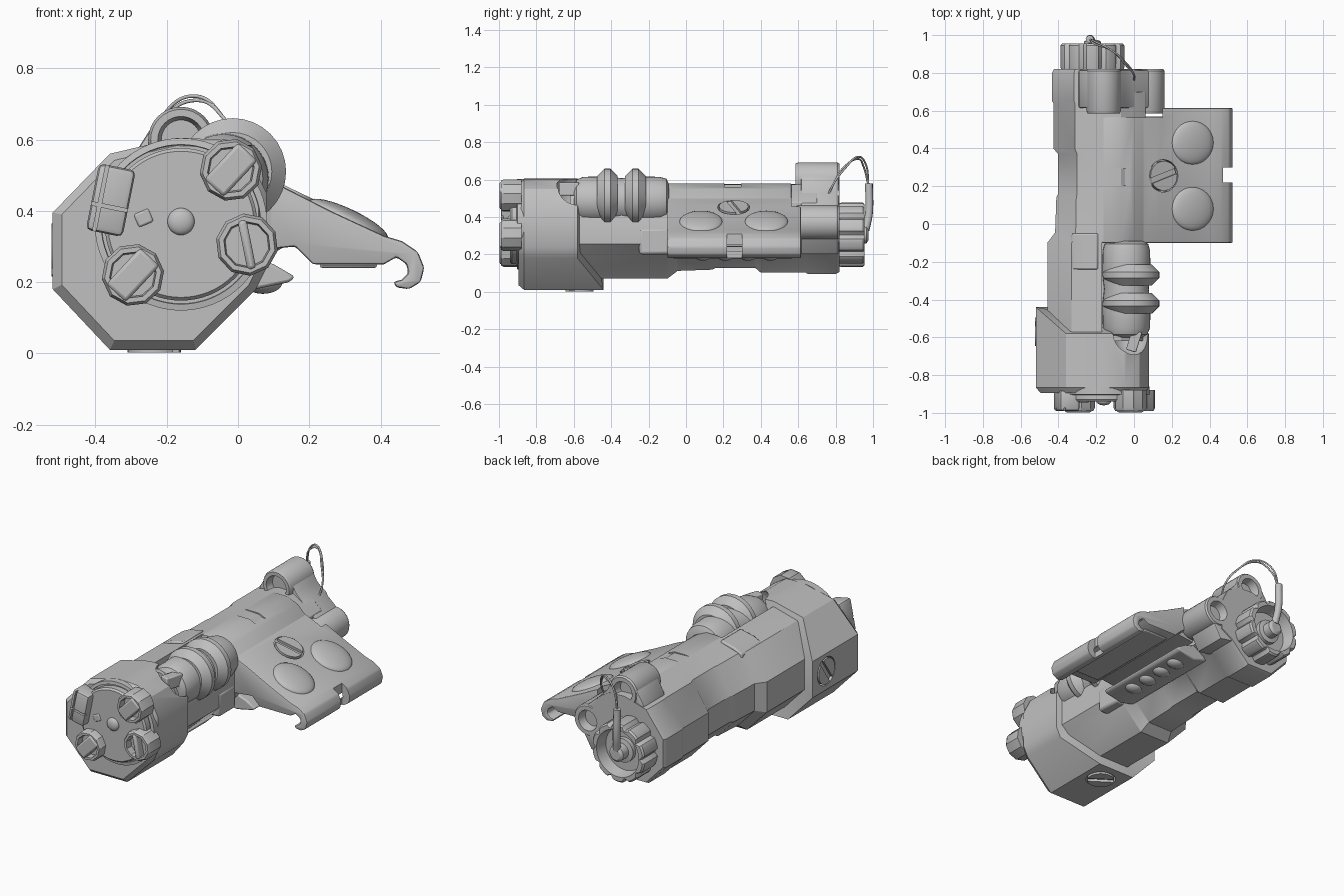
import bpy, bmesh, math
from mathutils import Matrix, Vector

cube = bpy.data.objects.get("Cube")
if cube:
    bpy.data.objects.remove(cube, do_unlink=True)

grey = bpy.data.materials.new("matte grey")
grey.use_nodes = True
colour = (0.53, 0.53, 0.53, 1)
grey.diffuse_color = colour
grey.node_tree.nodes["Principled BSDF"].inputs["Base Color"].default_value = colour


def finish(name, bm, bevel=0):
    bmesh.ops.recalc_face_normals(bm, faces=bm.faces)
    mesh = bpy.data.meshes.new(name)
    bm.to_mesh(mesh)
    bm.free()
    mesh.materials.append(grey)
    ob = bpy.data.objects.new(name, mesh)
    bpy.context.scene.collection.objects.link(ob)
    if bevel:
        mod = ob.modifiers.new("edge", 'BEVEL')
        mod.width, mod.segments, mod.limit_method = bevel, 2, 'ANGLE'
    return ob


def loft(name, rings, bevel=0, fan=None):
    bm = bmesh.new()
    loops = [[bm.verts.new(p) for p in ring] for ring in rings]
    n = len(loops[0])
    for a, b in zip(loops, loops[1:]):
        for i in range(n):
            j = (i + 1) % n
            bm.faces.new((a[i], a[j], b[j], b[i]))
    bm.faces.new(loops[0])
    if fan:
        hub = bm.verts.new(fan)
        for i in range(n):
            bm.faces.new((loops[-1][i], loops[-1][(i + 1) % n], hub))
    else:
        bm.faces.new(loops[-1])
    return finish(name, bm, bevel)


def prism(name, profile, y0, y1, bevel=0.008):
    return loft(name, [[(x, y, z) for x, z in profile] for y in (y0, y1)], bevel)


def turned(name, x, z, stations, n=32, turn=0):
    # solid of revolution along y from (y, radius) stations
    angles = [math.tau * i / n + turn for i in range(n)]
    return loft(name, [[(x + r * math.cos(a), y, z + r * math.sin(a)) for a in angles]
                       for y, r in stations])


def box(name, centre, size, rot=Matrix(), bevel=0.006):
    bm = bmesh.new()
    bmesh.ops.create_cube(bm, matrix=Matrix.Translation(centre) @ rot @ Matrix.Diagonal((*size, 1)))
    return finish(name, bm, bevel)


def ball(name, centre, size, rot=Matrix()):
    bm = bmesh.new()
    bmesh.ops.create_uvsphere(bm, u_segments=32, v_segments=16, radius=1,
                              matrix=Matrix.Translation(centre) @ rot @ Matrix.Diagonal((*size, 1)))
    return finish(name, bm)


def disc(name, place, radius, depth):
    bm = bmesh.new()
    bmesh.ops.create_cone(bm, cap_ends=True, segments=32, radius1=radius, radius2=radius,
                          depth=depth, matrix=place)
    return finish(name, bm)


def cut(target, *cutters):
    for c in cutters:
        mod = target.modifiers.new("cut", 'BOOLEAN')
        mod.object, mod.solver = c, 'EXACT'
    graph = bpy.context.evaluated_depsgraph_get()
    mesh = bpy.data.meshes.new_from_object(target.evaluated_get(graph))
    target.modifiers.clear()
    target.data = mesh
    for c in cutters:
        bpy.data.objects.remove(c, do_unlink=True)


def screw(name, host, centre, rot, radius, slot_turn):
    # slotted disc whose own z points outward, sunk in a round recess of its host
    place = Matrix.Translation(centre) @ rot
    cut(host, disc("recess", place @ Matrix.Translation((0, 0, .01)), radius * 1.1, .06))
    slot = rot @ Matrix.Rotation(slot_turn, 4, 'Z')
    cut(disc(name, place, radius, .04),
        box("slot", place @ Vector((0, 0, 0.02)), (radius * 3, 0.03, 0.03), slot, 0))


def tube(name, points, radius):
    curve = bpy.data.curves.new(name, 'CURVE')
    curve.dimensions, curve.bevel_depth, curve.bevel_resolution = '3D', radius, 3
    curve.use_fill_caps = True
    spline = curve.splines.new('BEZIER')
    spline.bezier_points.add(len(points) - 1)
    for bp, p in zip(spline.bezier_points, points):
        bp.co = p
        bp.handle_left_type = bp.handle_right_type = 'AUTO'
    curve.materials.append(grey)
    bpy.context.scene.collection.objects.link(bpy.data.objects.new(name, curve))


# Front housing: faceted shell whose lower left skirt reaches further back
outline = [(-.52, .18), (-.36, .01), (-.12, .01), (.05, .18), (.08, .24), (.08, .45),
           (.03, .55), (-.05, .6), (-.17, .605), (-.36, .56), (-.52, .395)]
cx, cz = -0.2, 0.33


def section(y, s, right=None, up=None, back=None):
    # outline scaled about its centre, with optional own scale to the right and upward
    return [(cx + (x - cx) * (right if right and x > cx and z > .2 else s),
             back if back and (x < -.5 or z < .1) else y,
             cz + (z - cz) * (up if up and z > cz else s)) for x, z in outline]


housing = loft("front_housing", [section(-.895, .92), section(-.865, 1), section(-.58, 1, back=-.44)],
               fan=(cx, -.5, cz))
cut(housing, ball("scoop", (-.02, -.57, .53), (.11, .13, .13)))

# Main barrel with stepped waist, level top, grip pocket and lens bore
barrel = loft("main_barrel", [section(y, s, .88, .9) for y, s in (
    (-.62, .81), (-.1, .81), (-.045, .68), (.14, .66), (.16, .63),
    (.37, .63), (.4, .71), (.64, .71), (.65, .73), (.8, .73), (.82, .7))])
cut(barrel, box("pocket", (.03, -.34, .6), (.4, .5, .22), bevel=0),
    turned("bore", .07, .37, [(.72, .075), (.9, .075)]))
prism("barrel_top_pad", [(-.33, .48), (-.33, .537), (-.28, .562), (-.19, .582), (-.19, .48)], -.24, -.05)

# Top spine
spine = prism("top_spine", [(-.3, .3), (-.29, .5), (-.24, .555), (-.15, .58), (-.07, .58),
                            (0, .55), (.05, .5), (.1, .47), (.1, .3)], -.1, .565)
cut(spine, box("notch", (-.12, .25, .58), (.26, .09, .04), bevel=0))

# Side wing with hooked edge
wing = prism("side_wing", [(-.02, .53), (.05, .5), (.125, .468), (.27, .395), (.41, .33),
                           (.46, .315), (.505, .285), (.523, .24), (.513, .2), (.48, .18),
                           (.445, .185), (.435, .2), (.46, .207), (.478, .225), (.473, .25),
                           (.445, .27), (.41, .25), (.21, .25), (.16, .3), (-.02, .28)], -.1, .615)
cut(wing, box("edge_notch", (.53, .26, .25), (.12, .08, .4), bevel=0),
    box("neck_notch", (.03, .625, .4), (.24, .12, .6), bevel=0))
box("wing_under_plate", (.31, .26, .246), (.16, .6, .012))
tilt = Matrix.Rotation(math.radians(25.5), 4, 'Y')
for y in (.08, .43):
    ball("wing_button", (.31, y, .375), (.122, .115, .03), tilt)
screw("wing_screw", wing, (.15, .255, .44), tilt, .078, .35)

# Clamp jaw under the wing
prism("clamp_jaw", [(-.05, .3), (.1, .25), (.16, .215), (.145, .2), (.04, .178), (-.05, .2)], -.07, .57)
for i in range(4):
    ball("jaw_bump", (.07, .09 + i * .12, .2), (.055, .05, .033))
box("jaw_end_block", (0, -.17, .27), (.1, .16, .14), bevel=.015)

# Top grip with two ridges and a front tab
turned("grip", -.04, .49, [(-.6, .085), (-.585, .11), (-.55, .125), (-.43, .128), (-.345, .118), (-.26, .128),
                           (-.14, .125), (-.105, .115), (-.09, .085)])
for y in (-.42, -.27):
    turned("grip_ridge", -.015, .51, [(y - .055, .11), (y - .015, .15), (y + .015, .15), (y + .055, .11)])
box("grip_tab", (.0, -.62, .55), (.055, .11, .07), Matrix.Rotation(-.3, 4, 'Z'))

# Front rim, grooved disc, centre lens and four turrets
turned("front_disc", -.16, .362, [(-.86, .242), (-.902, .242), (-.905, .224), (-.89, .222),
                                  (-.89, .214), (-.93, .214), (-.94, .205)], 64)
ball("centre_lens", (-.16, -.94, .37), (.038, .02, .038))
box("disc_key", (-.265, -.938, .38), (.045, .015, .04), Matrix.Rotation(-.4, 4, 'Y'))
for x, z, turn, width in ((-.02, .515, .75, .075), (.025, .305, -.2, .025), (-.295, .22, .75, .075)):
    turned("turret", x, z, [(-.88, .088), (-.975, .088), (-.99, .08), (-.99, .066), (-.95, .062)], 10, turn)
    box("turret_bar", (x, -.95, z), (width, .095, .14), Matrix.Rotation(turn, 4, 'Y'), .01)
lean = Matrix.Rotation(.2, 4, 'Y')
left_turret = box("left_turret", (-.357, -.935, .43), (.105, .11, .19), lean, .015)
cut(left_turret, box("groove", (-.385, -.99, .435), (.01, .03, .3), lean, 0),
    box("groove", (-.357, -.99, .41), (.2, .03, .01), lean, 0))

# Housing screws on the left-hand facet and the underside
screw("side_screw", housing, (-.503, -.57, .29), Matrix.Rotation(-math.pi / 2, 4, 'Y'), .075, .6)
screw("bottom_screw", housing, (-.235, -.57, .023), Matrix.Rotation(math.pi, 4, 'X'), .075, .6)

# Rear bridge and twin lens tubes
bridge = prism("rear_bridge", [(-.3, .5), (-.29, .56), (-.23, .655), (-.09, .655), (-.05, .58), (0, .53),
                               (.1, .44), (.13, .34), (.05, .2), (-.25, .25)], .615, .815)
prism("bridge_neck", [(-.05, .3), (-.05, .56), (0, .53), (.06, .48), (.06, .3)], .54, .7, .004)
for name, x, z in (("upper_lens_tube", -.16, .6), ("side_lens_tube", .07, .37)):
    cut(bridge, turned("bore", x, z, [(.5, .075), (.9, .075)]))
    turned(name, x, z, [(.63, .055), (.585, .065), (.585, .085), (.6, .092),
                        (.81, .092), (.82, .085), (.82, .06), (.77, .05)])

# Fluted rear cap with deep round recess and centre stud
flutes = [.172 - .02 * max(0, math.cos(math.tau * i / 10)) ** 2 for i in range(100)]
rings = []
for y, s, fluted in ((.8, .95, 1), (.83, 1, 1), (.945, 1, 1), (.955, .95, 1), (.955, .138, 0), (.885, .125, 0)):
    rings.append([(-.22 + (r if fluted else 1) * s * math.cos(math.tau * i / 100), y,
                   .305 + (r if fluted else 1) * s * math.sin(math.tau * i / 100))
                  for i, r in enumerate(flutes)])
loft("rear_cap", rings)
turned("cap_stud", -.22, .305, [(.87, .07), (.91, .07), (.915, .045), (.965, .045), (.975, .03)])

# Retaining cord: sleeve on the cap, then a thin doubled loop to the bridge
tube("cord_sleeve", [(-.22, .96, .33), (-.23, .978, .42), (-.235, .978, .58)], .021)
for d in (0, .012):
    tube("cord", [(-.235, .977, .56), (-.2, .962 - d, .68 - d), (-.12, .92, .722 - d),
                  (-.04, .85 - d, .66), (0, .79, .58), (0, .76, .52)], .005)

# Smooth curved parts while keeping hard edges
bpy.ops.object.select_all(action='DESELECT')
for ob in bpy.context.scene.objects:
    if ob.type == 'MESH' and grey.name in ob.data.materials:
        ob.select_set(True)
        bpy.context.view_layer.objects.active = ob
bpy.ops.object.shade_smooth_by_angle(angle=math.radians(30))
